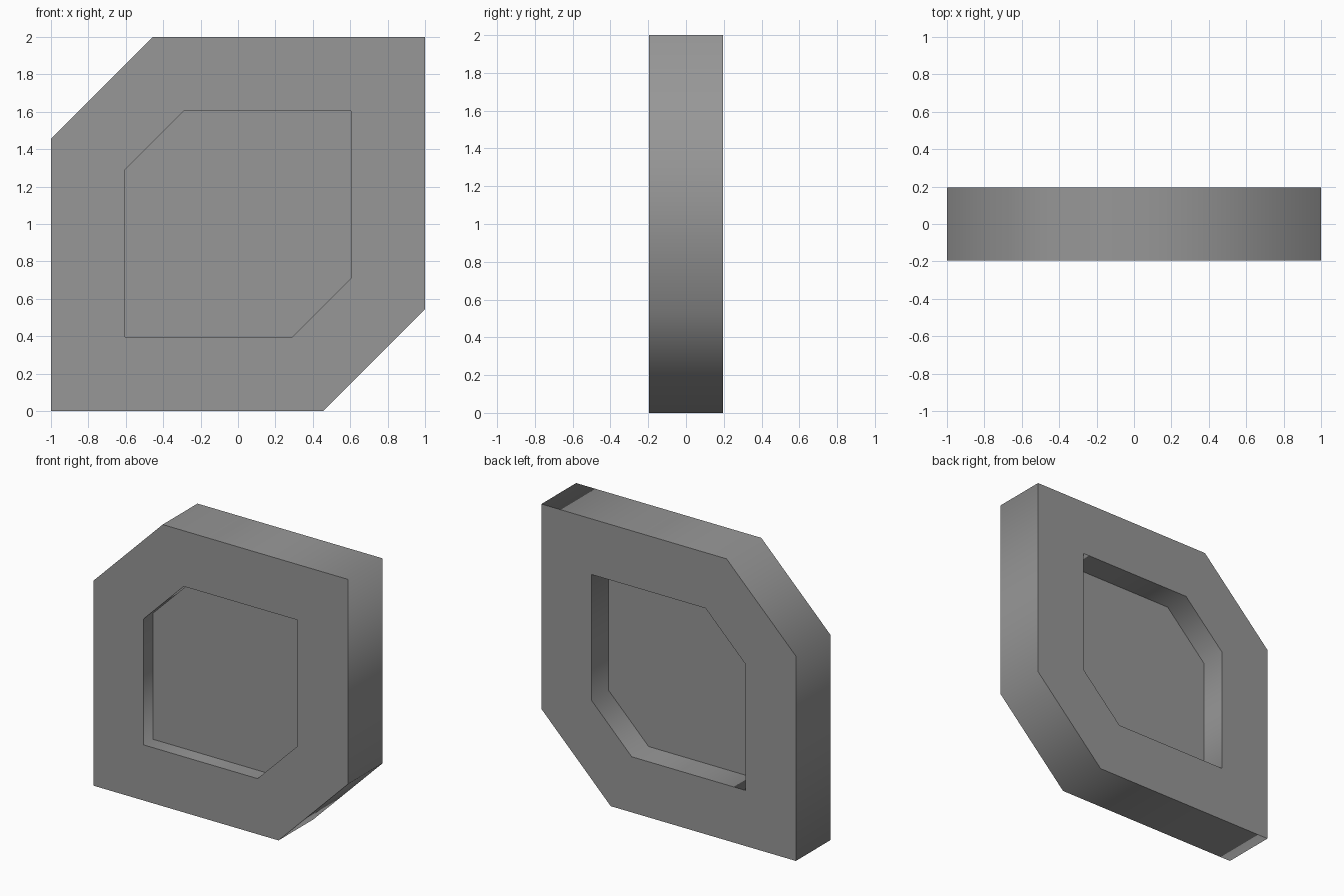
import bpy, bmesh

if "Cube" in bpy.data.objects:
    bpy.data.objects.remove(bpy.data.objects["Cube"])

HALF_T = 0.195                    # half thickness of the frame
PANEL_FRONT, PANEL_BACK = -0.09, 0.005

grey = bpy.data.materials.new("dark_grey")
grey.diffuse_color = (0.31, 0.31, 0.31, 1)
grey.use_nodes = True
grey.node_tree.nodes["Principled BSDF"].inputs["Base Color"].default_value = grey.diffuse_color


def hexagon(half, cut):
    """Square outline with two opposite corners cut off, centred on z = 1."""
    pts = [(-half, -half), (cut, -half), (half, -cut),
           (half, half), (-cut, half), (-half, cut)]
    return [(x, z + 1) for x, z in pts]


def loop(bm, outline, y):
    return [bm.verts.new((x, y, z)) for x, z in outline]


def bridge(bm, a, b):
    n = len(a)
    for i in range(n):
        j = (i + 1) % n
        bm.faces.new((a[i], a[j], b[j], b[i]))


def finish(name, bm):
    """Side walls shade smoothly around; rims to the flat faces stay sharp."""
    bmesh.ops.recalc_face_normals(bm, faces=bm.faces)
    for f in bm.faces:
        f.smooth = True
    for e in bm.edges:
        a, b = e.verts
        e.smooth = abs(a.co.y - b.co.y) > 0.01
    mesh = bpy.data.meshes.new(name)
    bm.to_mesh(mesh)
    bm.free()
    mesh.materials.append(grey)
    obj = bpy.data.objects.new(name, mesh)
    bpy.context.collection.objects.link(obj)
    return obj


outer = hexagon(1.0, 0.455)
inner = hexagon(0.605, 0.29)

# Thick mitred frame with an open centre
bm = bmesh.new()
rings = [loop(bm, outer, -HALF_T), loop(bm, outer, HALF_T),
         loop(bm, inner, HALF_T), loop(bm, inner, -HALF_T)]
for i in range(4):
    bridge(bm, rings[i], rings[(i + 1) % 4])
finish("frame", bm)

# Thin panel filling the opening, recessed on both sides
bm = bmesh.new()
front, back = loop(bm, inner, PANEL_FRONT), loop(bm, inner, PANEL_BACK)
bridge(bm, front, back)
bm.faces.new(front)
bm.faces.new(back[::-1])
finish("panel", bm)
